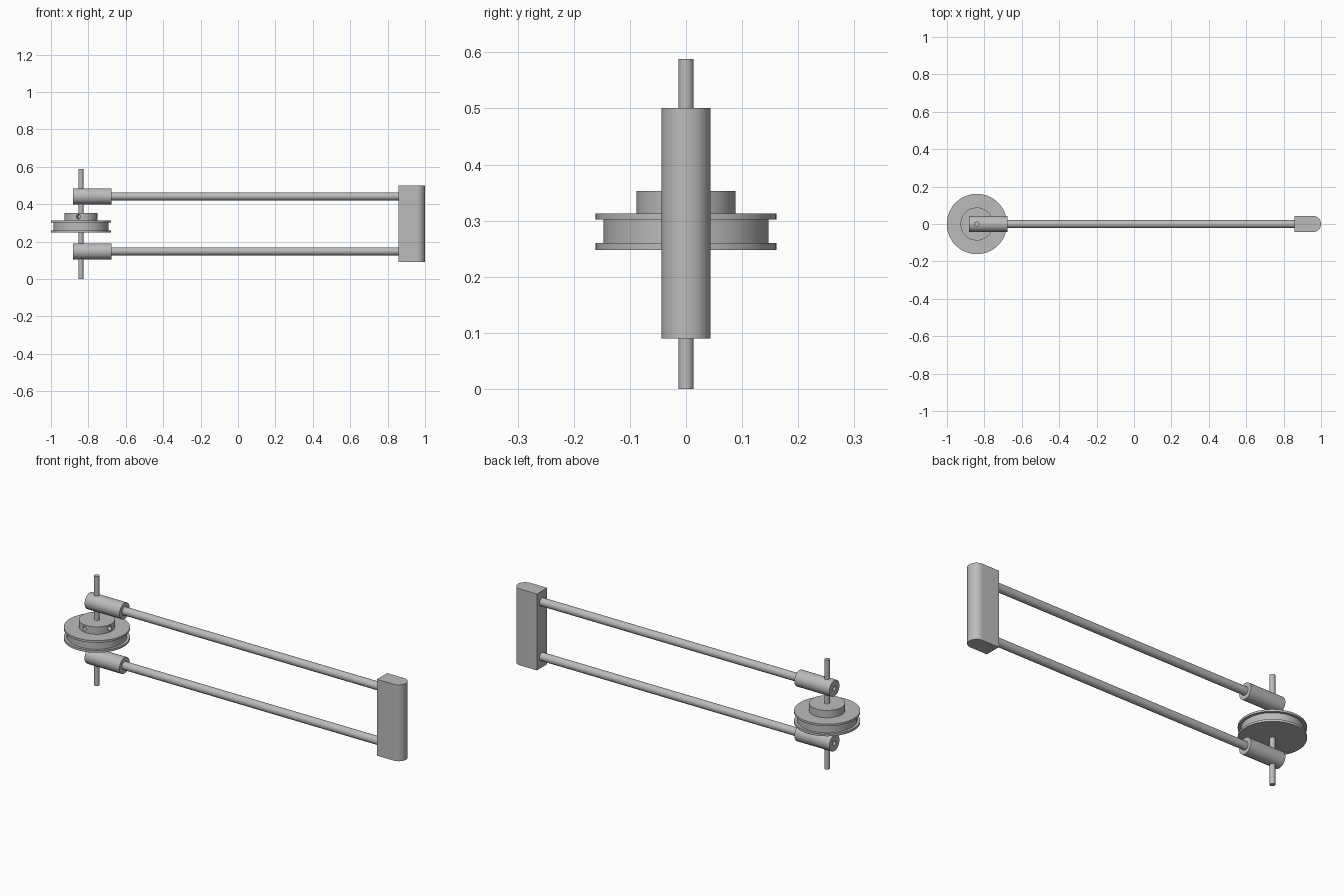
import bpy, bmesh, math
from mathutils import Matrix, Vector

if "Cube" in bpy.data.objects:
    bpy.data.objects.remove(bpy.data.objects["Cube"], do_unlink=True)

metal = bpy.data.materials.new("grey_metal")
metal.use_nodes = True
metal.diffuse_color = (0.5, 0.5, 0.5, 1)
metal.node_tree.nodes["Principled BSDF"].inputs["Base Color"].default_value = (0.5, 0.5, 0.5, 1)

AXLE_X = -0.84
MID_Z = 0.295
ARM_GAP = 0.147
HOLE_R = 0.012


def finish(name, bm):
    bmesh.ops.recalc_face_normals(bm, faces=bm.faces)
    mesh = bpy.data.meshes.new(name)
    bm.to_mesh(mesh)
    bm.free()
    mesh.materials.append(metal)
    obj = bpy.data.objects.new(name, mesh)
    bpy.context.collection.objects.link(obj)
    return obj


def smooth(obj):
    bpy.ops.object.select_all(action="DESELECT")
    obj.select_set(True)
    bpy.context.view_layer.objects.active = obj
    bpy.ops.object.shade_smooth_by_angle(angle=math.radians(35))


def rod(name, start, end, radius, sides=48):
    """Capped cylinder between two points."""
    a, b = Vector(start), Vector(end)
    turn = (b - a).to_track_quat("Z", "Y").to_matrix().to_4x4()
    bm = bmesh.new()
    bmesh.ops.create_cone(bm, cap_ends=True, segments=sides, radius1=radius, radius2=radius,
                          depth=(b - a).length, matrix=Matrix.Translation((a + b) / 2) @ turn)
    return finish(name, bm)


def drill(obj, start, end):
    """Bore a screw hole and discard the cutter."""
    cutter = rod("hole_cutter", start, end, HOLE_R, 24)
    cutter.hide_render = True
    mod = obj.modifiers.new("hole", "BOOLEAN")
    mod.operation = "DIFFERENCE"
    mod.solver = "EXACT"
    mod.object = cutter
    bpy.ops.object.select_all(action="DESELECT")
    bpy.context.view_layer.objects.active = obj
    obj.select_set(True)
    bpy.ops.object.modifier_apply(modifier=mod.name)
    bpy.data.objects.remove(cutter, do_unlink=True)


# Pulley: lathe of flanges, groove and hub
profile = [(0, 0.248), (0.161, 0.248), (0.161, 0.26), (0.147, 0.26), (0.147, 0.302),
           (0.161, 0.302), (0.161, 0.313), (0.088, 0.313), (0.088, 0.353), (0, 0.353)]
bm = bmesh.new()
verts = [bm.verts.new((AXLE_X + r, 0, z)) for r, z in profile]
edges = [bm.edges.new(pair) for pair in zip(verts, verts[1:])]
bmesh.ops.spin(bm, geom=verts + edges, cent=(AXLE_X, 0, 0), axis=(0, 0, 1),
               angle=math.tau, steps=72, use_merge=True)
bmesh.ops.remove_doubles(bm, verts=bm.verts, dist=0.0001)
pulley = finish("pulley", bm)

# Two set screw holes in the hub, a quarter turn apart
for angle in (math.radians(-98.5), math.radians(-8.5)):
    way = Vector((math.cos(angle), math.sin(angle), 0))
    centre = Vector((AXLE_X, 0, 0.333))
    drill(pulley, centre + way * 0.02, centre + way * 0.12)
smooth(pulley)

# Axle through pulley and both sleeves
smooth(rod("axle", (AXLE_X, 0, 0), (AXLE_X, 0, 0.588), 0.0135, 32))

# Arms with drilled end sleeves
for side, sign in (("lower", -1), ("upper", 1)):
    z = MID_Z + sign * ARM_GAP
    sleeve = rod(side + "_sleeve", (-0.883, 0, z), (-0.675, 0, z), 0.043)
    drill(sleeve, (-0.93, 0, z), (-0.85, 0, z))
    smooth(sleeve)
    smooth(rod(side + "_arm", (-0.7, 0, z), (0.87, 0, z), 0.0215))

# Handle block: square inner side, half round outer side
half = 0.0435
outline = [(0.857, half), (0.857, -half)]
for i in range(33):
    a = -math.pi / 2 + math.pi * i / 32
    outline.append((1 - half + half * math.cos(a), half * math.sin(a)))
bm = bmesh.new()
base = bm.faces.new([bm.verts.new((x, y, 0.09)) for x, y in outline])
top = bmesh.ops.extrude_face_region(bm, geom=[base])["geom"]
bmesh.ops.translate(bm, vec=(0, 0, 0.411),
                    verts=[v for v in top if isinstance(v, bmesh.types.BMVert)])
smooth(finish("handle_block", bm))
